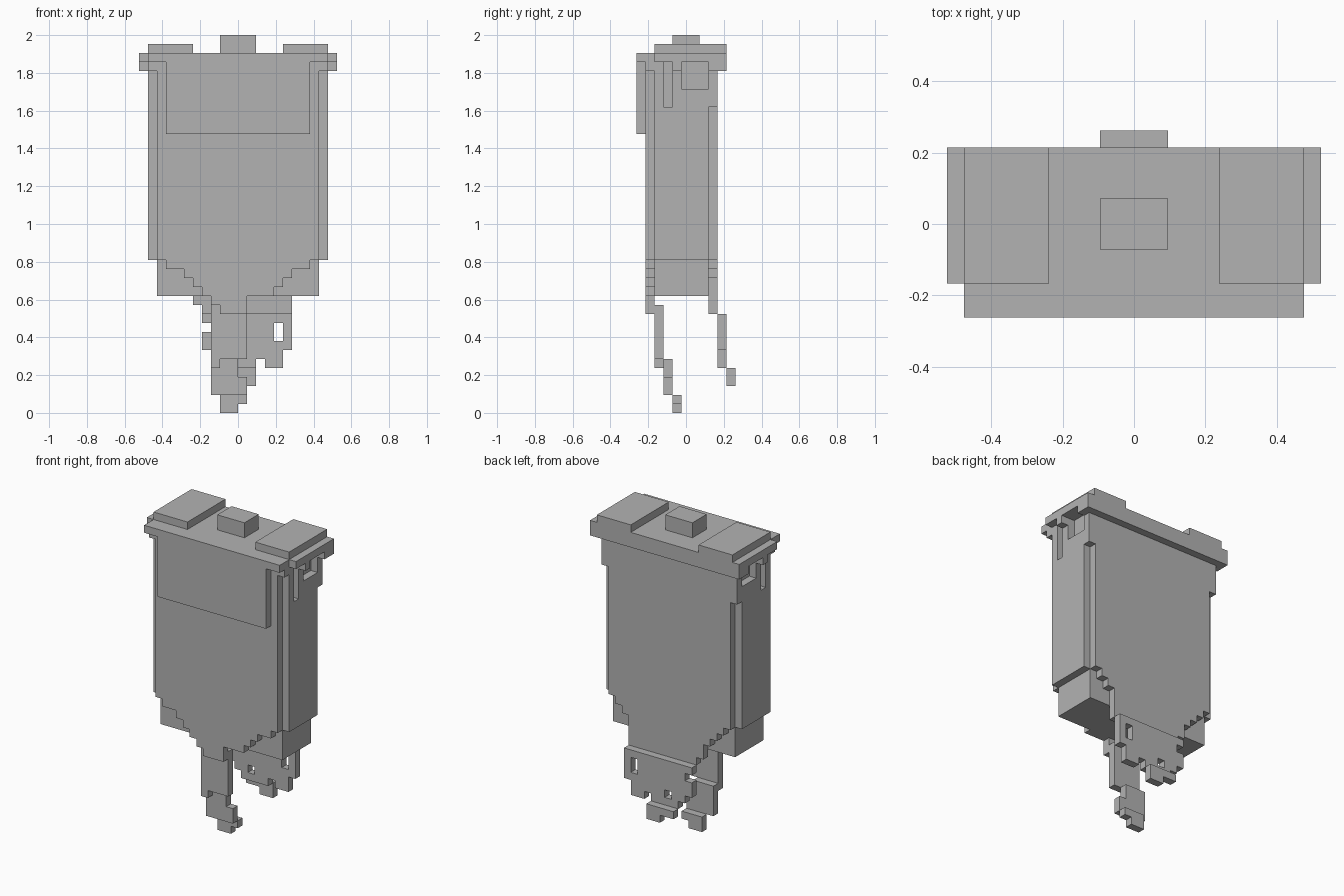
import bpy
import bmesh
from mathutils import Vector

old = bpy.data.objects.get("Cube")
if old:
    bpy.data.objects.remove(old, do_unlink=True)

UNIT = 2 / 42                       # size of one block
ORIGIN = Vector((0, 5.5, 0))

grey = bpy.data.materials.new("plain grey")
grey.use_nodes = True
grey.diffuse_color = (0.45, 0.45, 0.45, 1)
grey.node_tree.nodes["Principled BSDF"].inputs["Base Color"].default_value = (0.45, 0.45, 0.45, 1)

AXES = [Vector((1, 0, 0)), Vector((0, 1, 0)), Vector((0, 0, 1))]


def box(x0, x1, y0, y1, z0, z1):
    """Set of block cells filling a box."""
    return {(x, y, z) for x in range(x0, x1) for y in range(y0, y1) for z in range(z0, z1)}


def both(x0, x1, *rest):
    """A box and its mirror image across x = 0."""
    return box(x0, x1, *rest) | box(-x1, -x0, *rest)


def rows(y, top, spans):
    """One-block-thick slab, one (x0, x1) span per row going down from top."""
    cells = set()
    for i, (x0, x1) in enumerate(spans):
        cells |= box(x0, x1, y, y + 1, top - i - 1, top - i)
    return cells


def build(name, cells):
    """Make an object from the outer skin of a set of cells."""
    bm = bmesh.new()
    verts = {}

    def corner(p):
        key = tuple(round(c) for c in p)
        if key not in verts:
            verts[key] = bm.verts.new((Vector(key) - ORIGIN) * UNIT)
        return verts[key]

    for cell in sorted(cells):
        base = Vector(cell)
        for a in range(3):
            u, v = AXES[(a + 1) % 3], AXES[(a + 2) % 3]
            for side in (0, 1):
                step = AXES[a] * (1 if side else -1)
                if tuple(int(c) for c in base + step) in cells:
                    continue
                p = base + AXES[a] * side
                quad = [p, p + u, p + u + v, p + v]
                if not side:
                    quad.reverse()
                bm.faces.new([corner(q) for q in quad])
    bmesh.ops.dissolve_limit(bm, angle_limit=0.01, verts=bm.verts, edges=bm.edges)
    mesh = bpy.data.meshes.new(name)
    bm.to_mesh(mesh)
    bm.free()
    mesh.materials.append(grey)
    obj = bpy.data.objects.new(name, mesh)
    bpy.context.collection.objects.link(obj)


# Side recesses: a narrow slot and a square window
recess = both(9, 10, 3, 4, 34, 39) | both(9, 10, 5, 8, 36, 39)

# Main body with filled upper back corners
body = box(-10, 10, 2, 8, 17, 38) | box(-9, 9, 2, 8, 13, 17) | both(9, 10, 8, 9, 34, 38)
build("body", body - recess)

# Front and back plates with stepped lower edges
front = [(-8, 8), (-6, 6), (-5, 5), (-4, 4), (-3, 1), (-2, 1)]
build("front_plate", box(-9, 9, 1, 2, 17, 38) | rows(1, 17, front))
back = [(-8, 8), (-7, 7), (-6, 6), (-5, 6), (-5, 6), (-4, 6)]
build("back_plate", box(-9, 9, 8, 9, 17, 38) | rows(8, 17, back))

# Lid rim with side brackets
rim = box(-11, 11, 2, 10, 39, 40) | box(-10, 10, 0, 2, 39, 40)
rim |= (box(-10, 10, 1, 9, 38, 39) - recess) | box(-11, 11, 9, 10, 38, 39)
rim |= both(10, 11, 4, 5, 38, 39) | both(10, 11, 8, 9, 38, 39)
build("lid_rim", rim)
build("front_panel", box(-8, 8, 0, 1, 31, 39))
build("left_pad", box(5, 10, 2, 10, 40, 41))
build("right_pad", box(-10, -5, 2, 10, 40, 41))
build("top_knob", box(-2, 2, 4, 7, 40, 42))

# Ragged front tail, stepping inward as it falls
build("front_tail_upper", box(-3, 1, 2, 3, 6, 12) | box(-3, -2, 2, 3, 5, 6))
build("front_tail_middle", box(-3, 0, 3, 4, 2, 6) | box(0, 1, 3, 4, 2, 4))
build("front_tail_tip", rows(4, 2, [(-2, 1), (-2, 0)]))

# Ragged back tail with holes, and its tip stepping outward
tail = rows(9, 11, [(-4, 6), (-3, 6), (-4, 6), (-4, 6), (-3, 5), (-2, 2)])
tail |= box(3, 5, 9, 10, 5, 6)
tail -= box(4, 5, 9, 10, 8, 10) | box(-1, 0, 9, 10, 6, 7)
build("back_tail", tail)
build("back_tail_tip", rows(10, 5, [(-2, 2), (0, 2)]))
